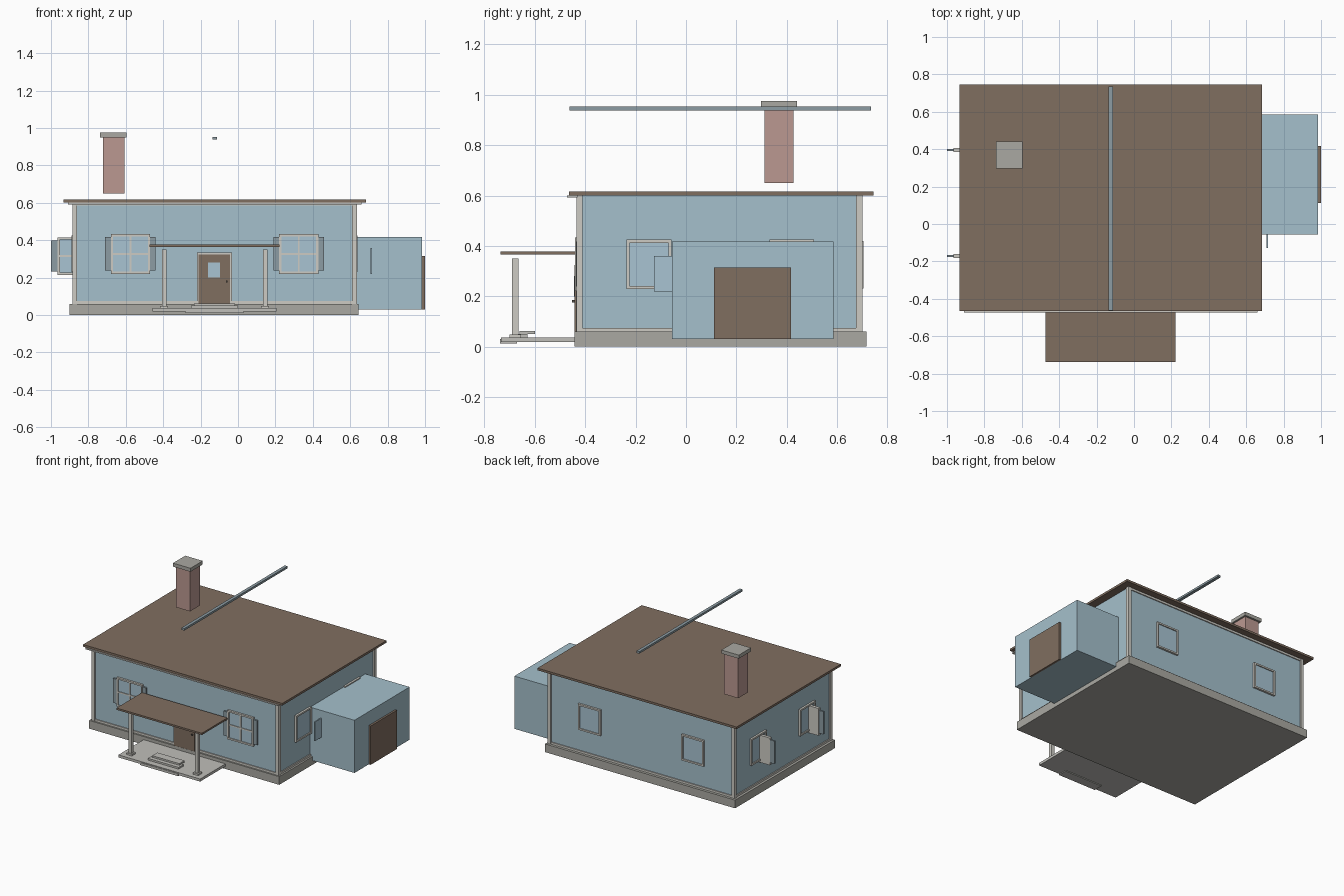
import bpy
from mathutils import Matrix, Vector
from math import pi

cube = bpy.data.objects.get("Cube")
if cube:
    bpy.data.objects.remove(cube, do_unlink=True)


def material(name, r, g, b):
    """Flat colour given as 0-255 display values."""
    col = [((c / 255 + 0.055) / 1.055) ** 2.4 for c in (r, g, b)] + [1]
    m = bpy.data.materials.new(name)
    m.use_nodes = True
    m.diffuse_color = col
    m.node_tree.nodes["Principled BSDF"].inputs["Base Color"].default_value = col
    return m


BLUE = material("pale blue siding", 165, 192, 204)
BROWN = material("brown", 128, 110, 96)
TRIM = material("off white trim", 205, 203, 196)
STONE = material("grey stone", 170, 169, 162)
SLAB = material("light concrete", 192, 191, 186)
BRICK = material("dusty red brick", 187, 153, 145)
SLATE = material("slate blue", 140, 156, 163)
GLASS = material("window glass", 168, 196, 210)
METAL = material("dark metal", 90, 84, 76)


def box(name, mat, x, y, z, place=Matrix()):
    """Axis-aligned box from (low, high) pairs, optionally moved by a matrix."""
    corners = [place @ Vector((a, b, c)) for a in x for b in y for c in z]
    faces = [(0, 1, 3, 2), (4, 6, 7, 5), (0, 4, 5, 1),
             (2, 3, 7, 6), (0, 2, 6, 4), (1, 5, 7, 3)]
    me = bpy.data.meshes.new(name)
    me.from_pydata(corners, [], faces)
    me.materials.append(mat)
    ob = bpy.data.objects.new(name, me)
    bpy.context.collection.objects.link(ob)
    return ob


def window(name, at, turn, w, h, depth=0.015, bar=0.012, cross=False, shutter=0):
    """Framed window; local -y points outwards from the wall."""
    p = Matrix.Translation(at) @ Matrix.Rotation(turn, 4, 'Z')
    a, b = w / 2, h / 2
    d = (-depth, 0)
    for s, side in ((-1, "left"), (1, "right")):
        box(f"{name}_{side}_jamb", TRIM, sorted((s * a, s * (a - bar))), d, (-b, b), p)
        if shutter:
            box(f"{name}_{side}_shutter", SLATE, sorted((s * a, s * (a + shutter))),
                (-0.012, 0), (-b + 0.018, b - 0.015), p)
    box(name + "_sill", TRIM, (-a + bar, a - bar), d, (-b, -b + bar), p)
    box(name + "_head", TRIM, (-a + bar, a - bar), d, (b - bar, b), p)
    box(name + "_glass", GLASS, (-a + bar, a - bar), (-depth * 0.5, -0.001),
        (-b + bar, b - bar), p)
    if cross:
        m = (-depth * 0.8, -depth * 0.4)
        box(name + "_mullion", TRIM, (-0.005, 0.005), m, (-b + bar, b - bar), p)
        box(name + "_crossbar", TRIM, (-a + bar, a - bar), m, (-0.005, 0.005), p)


# Main body
X0, X1, Y0, Y1 = -0.875, 0.625, -0.425, 0.69
CX = (X0 + X1) / 2
box("foundation", STONE, (-0.9, 0.645), (-0.443, 0.716), (0, 0.06))
box("walls", BLUE, (X0, X1), (Y0, Y1), (0.06, 0.601))
box("main_roof", BROWN, (-0.933, 0.685), (-0.465, 0.745), (0.601, 0.617))
box("front_gutter", TRIM, (-0.91, 0.66), (-0.473, -0.43), (0.592, 0.601))

# Corner boards and wall trim
for x, sx in ((X0, -1), (X1, 1)):
    for y, sy in ((Y0, -1), (Y1, 1)):
        box("corner_board", TRIM, sorted((x + sx * 0.01, x - sx * 0.015)),
            sorted((y + sy * 0.01, y - sy * 0.015)), (0.06, 0.6))
    box("side_base_trim", TRIM, sorted((x, x + sx * 0.007)), (Y0, Y1), (0.06, 0.075))
for y, s in ((Y0, -1), (Y1, 1)):
    for part, z in (("base_trim", (0.06, 0.075)), ("top_trim", (0.585, 0.6))):
        box(part, TRIM, (X0, X1), sorted((y, y + s * 0.007)), z)

# Chimney and ridge beam
box("chimney", BRICK, (-0.722, -0.608), (0.312, 0.426), (0.65, 0.95))
box("chimney_cap", STONE, (-0.737, -0.595), (0.298, 0.44), (0.95, 0.976))
box("ridge_beam", SLATE, (-0.135, -0.112), (-0.463, 0.735), (0.938, 0.953))

# Front and back windows
for s, side in ((-1, "right"), (1, "left")):
    window(f"front_{side}_window", (CX + s * 0.45, Y0, 0.327), 0, 0.21, 0.212,
           cross=True, shutter=0.03)
    window(f"back_{side}_window", (CX + s * 0.42, Y1, 0.325), pi, 0.18, 0.19)

# Side windows, with the shuttered units standing out from the right wall
for y, spot in ((-0.147, "front"), (0.42, "rear")):
    window(f"left_{spot}_window", (X1, y, 0.327), pi / 2, 0.178, 0.195)
    window(f"right_{spot}_window", (X0, y, 0.327), -pi / 2, 0.178, 0.195)
    window(f"right_{spot}_casement", (X0, y - 0.018, 0.315), 0, 0.18, 0.2,
           depth=0.018, cross=True, shutter=0.035)
    box(f"right_{spot}_casement_back", TRIM, (X0 - 0.09, X0),
        (y - 0.018, y - 0.014), (0.215, 0.415))

# Front door
box("door_frame", TRIM, (-0.22, -0.033), (-0.437, Y0), (0.06, 0.335))
box("front_door", BROWN, (-0.21, -0.043), (-0.442, Y0), (0.06, 0.325))
box("door_window", GLASS, (-0.16, -0.095), (-0.445, -0.44), (0.2, 0.28))
box("door_knob", METAL, (-0.065, -0.055), (-0.452, -0.44), (0.175, 0.185))

# Porch
box("porch_slab", SLAB, (-0.457, 0.207), (-0.735, -0.443), (0.018, 0.037))
box("front_step", SLAB, (-0.28, 0.03), (-0.739, -0.67), (0.012, 0.03))
box("lower_step", SLAB, (-0.25, 0), (-0.69, -0.63), (0.037, 0.05))
box("upper_step", SLAB, (-0.235, -0.015), (-0.66, -0.6), (0.05, 0.062))
box("porch_roof", BROWN, (-0.472, 0.222), (-0.737, -0.44), (0.365, 0.378))
for s in (-1, 1):
    x = CX + s * 0.27
    box("porch_post", TRIM, (x - 0.012, x + 0.012), (-0.69, -0.664), (0.037, 0.35))
    box("post_base", TRIM, (x - 0.022, x + 0.022), (-0.7, -0.655), (0.037, 0.049))

# Garage wing
box("garage", BLUE, (0.62, 0.985), (-0.055, 0.585), (0.03, 0.417))
box("garage_door", BROWN, (0.985, 1.0), (0.112, 0.417), (0.03, 0.315))
box("garage_side_pane", GLASS, (0.708, 0.716), (-0.127, 0.015), (0.22, 0.36))
